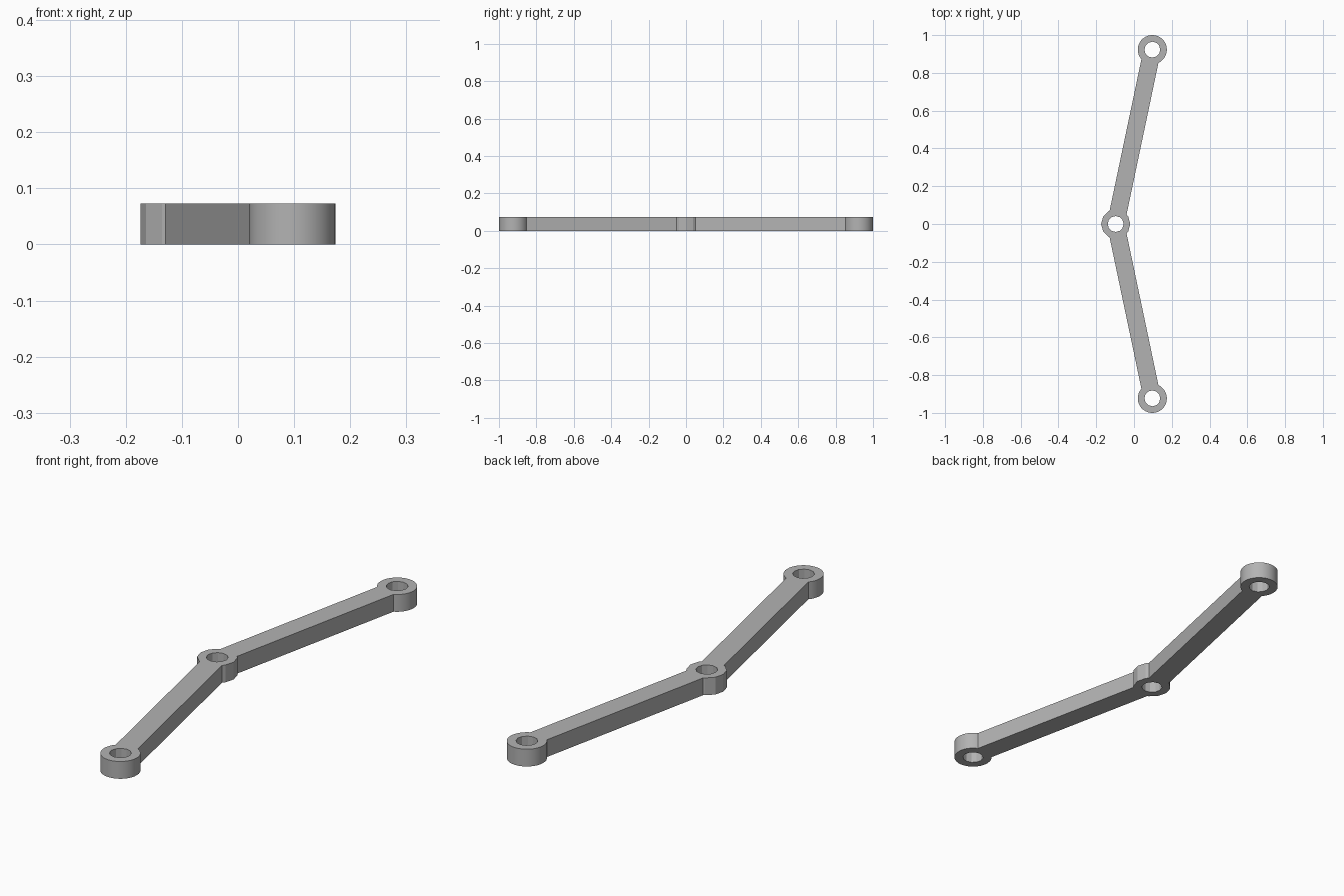
import bpy
from math import radians, degrees, sin, cos, asin, atan2, floor

cube = bpy.data.objects.get("Cube")
if cube:
    bpy.data.objects.remove(cube, do_unlink=True)

HEIGHT = 0.073
RING = 0.077          # outer radius of each eyelet
HOLE = 0.042          # radius of each bore
HALF_ARM = 0.046      # half the arm width
X, Y = 0.097, 0.923   # eyelet centres
MID, TOP, BOTTOM = (-X, 0), (X, Y), (X, -Y)


def arc(centre, radius, start, end, step):
    """Points along an arc, with corners on whole multiples of the step."""
    angles = [start]
    a = (floor(start / step) + 1) * step
    while a < end - 0.5:
        if a - start > 0.5:
            angles.append(a)
        a += step
    angles.append(end)
    return [(centre[0] + radius * cos(radians(t)),
             centre[1] + radius * sin(radians(t))) for t in angles]


def add_loop(curve, points):
    spline = curve.splines.new('POLY')
    spline.points.add(len(points) - 1)
    for p, (x, y) in zip(spline.points, points):
        p.co = (x, y, 0, 1)
    spline.use_cyclic_u = True


# Outline: two arms joining three round eyelets
lean = degrees(atan2(Y, 2 * X))
gap = degrees(asin(HALF_ARM / RING))
outline = arc(MID, RING, gap - lean, lean - gap, 30)
outline += arc(TOP, RING, lean - 180 + gap, lean + 180 - gap, 10)
outline += arc(MID, RING, lean + gap, 360 - lean - gap, 30)
outline += arc(BOTTOM, RING, 180 - lean + gap, 540 - lean - gap, 10)

curve = bpy.data.curves.new("bent_link", 'CURVE')
curve.dimensions = '2D'
curve.fill_mode = 'BOTH'
curve.extrude = HEIGHT / 2
add_loop(curve, outline)

# Faceted through holes
for centre in (MID, TOP, BOTTOM):
    add_loop(curve, arc(centre, HOLE, 0, 360, 30)[:-1])

link = bpy.data.objects.new("bent_link", curve)
bpy.context.collection.objects.link(link)
link.location.z = HEIGHT / 2

# Grey metal
grey = bpy.data.materials.new("grey")
grey.use_nodes = True
colour = (0.45, 0.45, 0.45, 1)
grey.diffuse_color = colour
grey.node_tree.nodes["Principled BSDF"].inputs["Base Color"].default_value = colour
curve.materials.append(grey)

# Solid mesh with crisp edges
bpy.ops.object.select_all(action='DESELECT')
link.select_set(True)
bpy.context.view_layer.objects.active = link
bpy.ops.object.convert(target='MESH')
link = bpy.context.object
bpy.ops.object.mode_set(mode='EDIT')
bpy.ops.mesh.select_all(action='SELECT')
bpy.ops.mesh.remove_doubles(threshold=0.0001)
bpy.ops.mesh.normals_make_consistent(inside=False)
bpy.ops.object.mode_set(mode='OBJECT')
bpy.ops.object.shade_smooth_by_angle(angle=radians(15))
